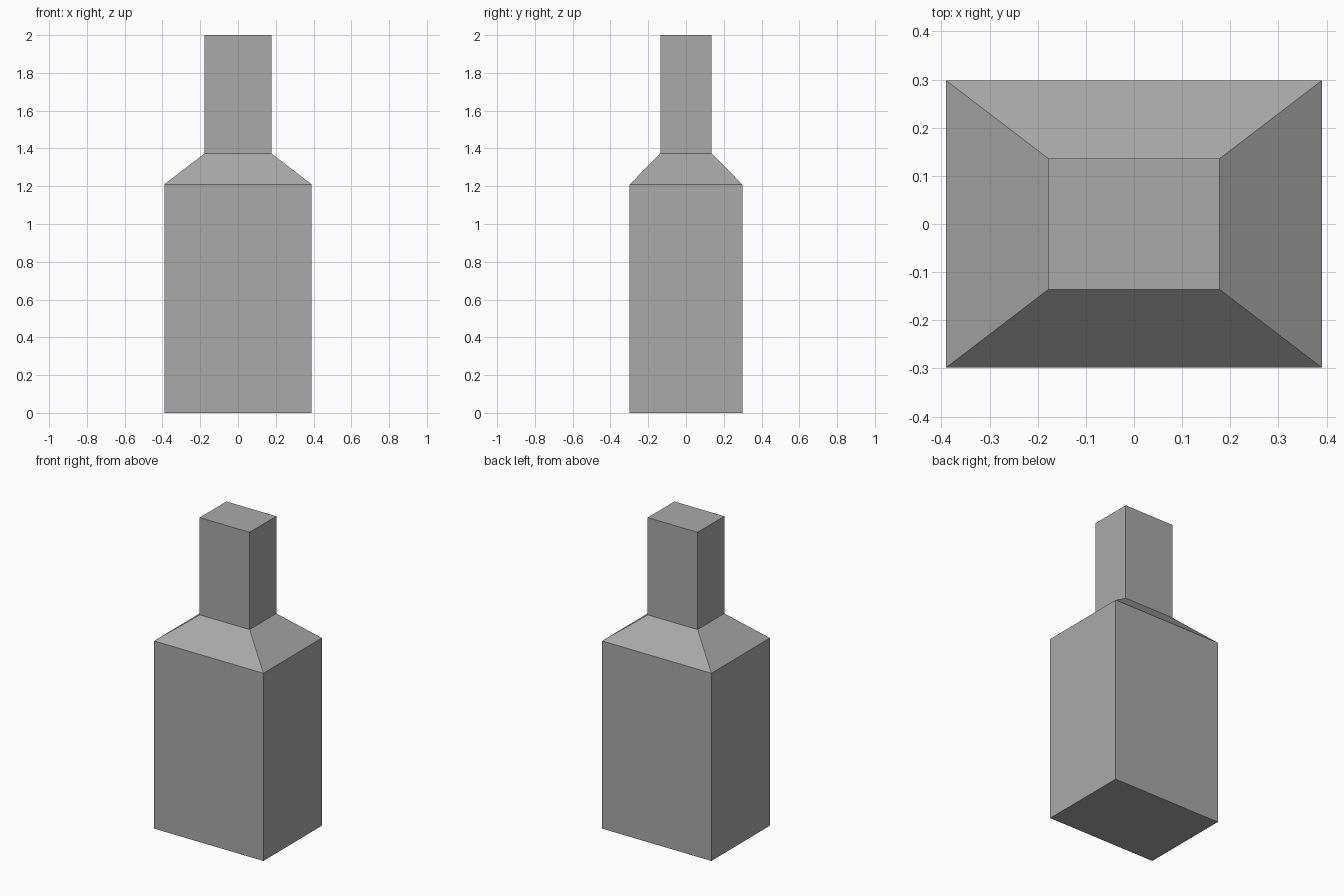
import bpy
import bmesh

cube = bpy.data.objects.get("Cube")
if cube:
    bpy.data.objects.remove(cube, do_unlink=True)

# Single grey finish
grey = bpy.data.materials.new("plain_grey")
grey.use_nodes = True
colour = (0.4, 0.4, 0.4, 1.0)
grey.diffuse_color = colour
grey.node_tree.nodes["Principled BSDF"].inputs["Base Color"].default_value = colour

# Bottle: half width, half depth and height of each level
levels = [
    (0.39, 0.298, 0.0),    # base
    (0.39, 0.298, 1.21),   # body top
    (0.178, 0.136, 1.373), # shoulder top
    (0.178, 0.136, 2.0),   # neck top
]
corners = [(-1, -1), (1, -1), (1, 1), (-1, 1)]

bm = bmesh.new()
rings = [[bm.verts.new((sx * w, sy * d, z)) for sx, sy in corners]
         for w, d, z in levels]

# Side walls between neighbouring levels
for low, high in zip(rings, rings[1:]):
    for i in range(4):
        j = (i + 1) % 4
        bm.faces.new((low[i], low[j], high[j], high[i]))

# Closed base and neck top
bm.faces.new(rings[0][::-1])
bm.faces.new(rings[-1])
bm.normal_update()

mesh = bpy.data.meshes.new("square_bottle")
bm.to_mesh(mesh)
bm.free()
mesh.materials.append(grey)
bottle = bpy.data.objects.new("square_bottle", mesh)
bpy.context.collection.objects.link(bottle)
